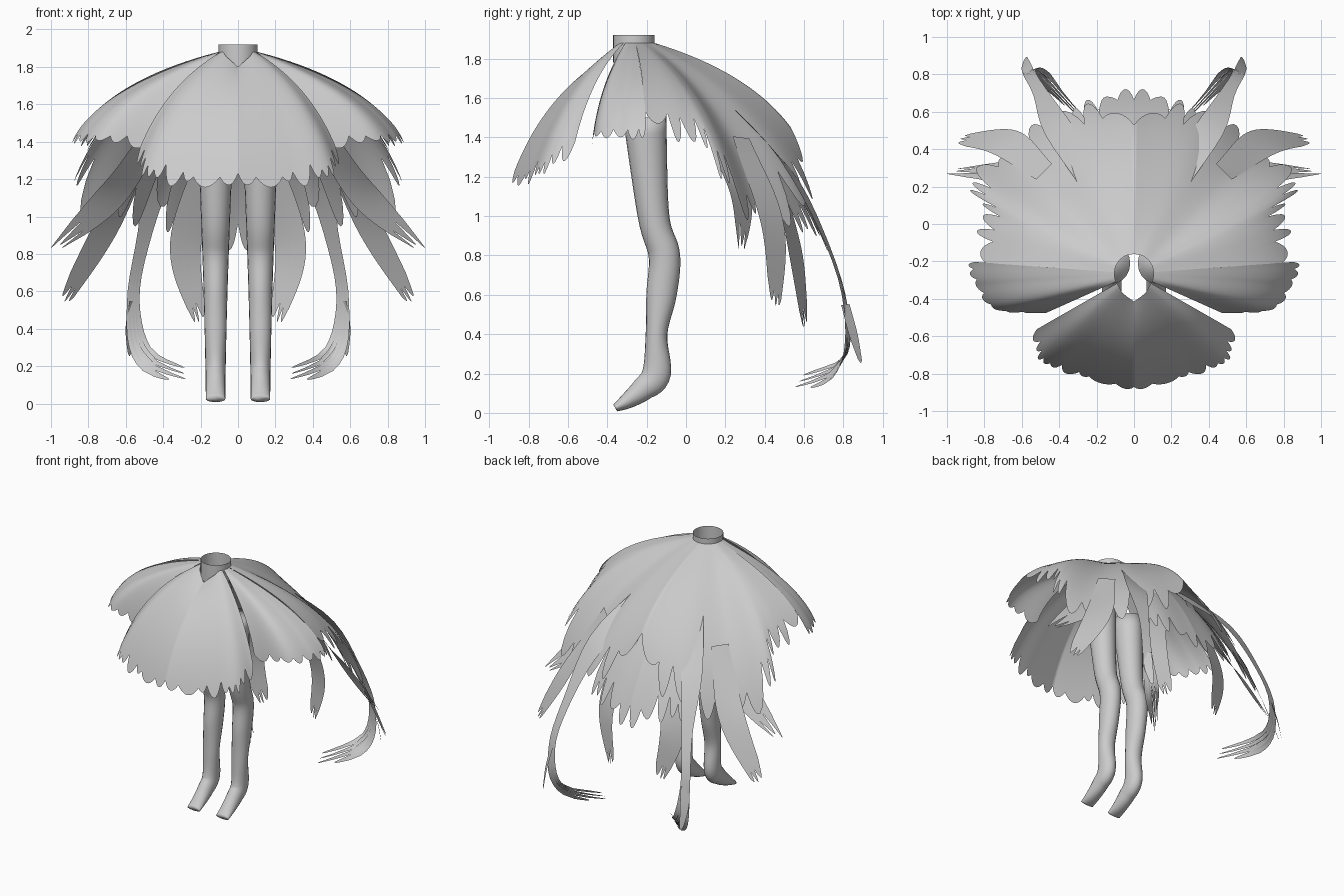
import bpy
import math
import random
from mathutils import Vector

random.seed(7)

old_cube = bpy.data.objects.get("Cube")
if old_cube:
    bpy.data.objects.remove(old_cube, do_unlink=True)

grey = bpy.data.materials.new("plain_grey")
grey.use_nodes = True
grey_value = (.6, .6, .6, 1)
grey.diffuse_color = grey_value
grey.node_tree.nodes["Principled BSDF"].inputs["Base Color"].default_value = grey_value

NECK = Vector((0, -.265, 1.88))
NECK_RADIUS = .105


def spline(points, t):
    """Smooth curve through points, with t running from zero to one."""
    last = len(points) - 1
    k = min(int(t * last), last - 1)
    f = t * last - k
    b, c = Vector(points[k]), Vector(points[k + 1])
    a = Vector(points[k - 1]) if k > 0 else b * 2 - c
    d = Vector(points[k + 2]) if k + 2 <= last else c * 2 - b
    slope_b, slope_c = (c - a) / 2, (d - b) / 2
    chord = c - b
    bend = chord * 3 - slope_b * 2 - slope_c
    twist = slope_b + slope_c - chord * 2
    return b + (slope_b + (bend + twist * f) * f) * f


def tangent(points, t):
    step = .01
    before, after = max(t - step, 0), min(t + step, 1)
    return (spline(points, after) - spline(points, before)).to_3d().normalized()


def make_object(name, verts, faces, mirror=True):
    mesh = bpy.data.meshes.new(name)
    mesh.from_pydata([tuple(v) for v in verts], [], faces)
    mesh.materials.append(grey)
    mesh.shade_smooth()
    obj = bpy.data.objects.new(name, mesh)
    bpy.context.collection.objects.link(obj)
    if mirror:
        modifier = obj.modifiers.new("mirror", "MIRROR")
        modifier.use_clip = True


def feather_sheet(name, ribs, teeth, depth, rows=20, steps=8):
    """Sheet across rib functions, its hem cut into uneven feather tips."""
    tips = [random.uniform(0, .5) for tooth in range(teeth)]
    gaps = [random.uniform(.5, 1) for gap in range(teeth + 1)]
    bounds = [0]
    for tooth in range(teeth):
        bounds.append(bounds[-1] + random.uniform(.6, 1.4))
    columns = teeth * steps
    verts, faces = [], []
    for i in range(columns + 1):
        tooth = min(i // steps, teeth - 1)
        part = i / steps - tooth
        u = (bounds[tooth] + (bounds[tooth + 1] - bounds[tooth]) * part) / bounds[-1]
        side = 2 * part - 1
        gap = max(gaps[tooth + (side > 0)], tips[tooth])
        notch = tips[tooth] + (gap - tips[tooth]) * abs(side) ** 2
        for j in range(rows + 1):
            s = j / rows
            v = s * (1 - depth * notch * s * s)
            verts.append(spline([rib(v) for rib in ribs], u))
    for i in range(columns):
        for j in range(rows):
            a = i * (rows + 1) + j
            b = a + rows + 1
            faces.append((a, a + 1, b + 1, b))
    make_object(name, verts, faces)


def cape_rib(hem, reach, drop):
    """Draping curve from the neck to a hem point, dipping to a V in front."""
    hem = Vector(hem)
    outward = hem - NECK
    outward.z = 0
    outward.normalize()
    dip = max(0, -outward.y) ** 8
    root = NECK + outward * (NECK_RADIUS + .045 * dip)
    root.z -= .08 * dip
    control = root.lerp(hem, reach)
    control.z = root.z + (hem.z - root.z) * drop

    def rib(v):
        return root.lerp(control, v).lerp(control.lerp(hem, v), v)
    return rib


def cape_panel(name, hems, reach, drop, teeth, depth):
    feather_sheet(name, [cape_rib(hem, reach, drop) for hem in hems], teeth, depth)


def loose_feather(name, spine, facing, teeth, depth):
    """Feather along a spine of x, y, z and half width."""
    def edge(sign):
        def rib(v):
            across = tangent(spine, v).cross(Vector(facing)).normalized()
            point = spline(spine, v)
            return point.to_3d() + across * point.w * sign
        return rib
    feather_sheet(name, [edge(1), edge(-1)], teeth, depth)


def tube(name, rings, sides, mirror=True, capped=False):
    """Skin over rings, each given as centre, first axis and second axis."""
    verts, faces = [], []
    for centre, axis_a, axis_b in rings:
        for k in range(sides):
            angle = math.tau * k / sides
            verts.append(centre + axis_a * math.cos(angle) + axis_b * math.sin(angle))
    for r in range(len(rings) - 1):
        for k in range(sides):
            a, b = r * sides + k, r * sides + (k + 1) % sides
            faces.append((a, b, b + sides, a + sides))
    if capped:
        faces.append(list(range(sides))[::-1])
        faces.append([len(verts) - sides + k for k in range(sides)])
    make_object(name, verts, faces, mirror)


# Collar: open tube standing in the neckline
collar_rings = [
    (Vector((0, NECK.y, z)), Vector((NECK_RADIUS, 0, 0)), Vector((0, NECK_RADIUS, 0)))
    for z in (1.78, 1.92)
]
tube("collar", collar_rings, sides=32, mirror=False)

# Legs: y, z and front-to-back radius from hip through heel to pointed toe
leg_path = [
    (-.21, 1.5, .11), (-.165, 1, .08), (-.11, .8, .08), (-.125, .6, .077),
    (-.15, .4, .055), (-.15, .2, .073), (-.22, .12, .06),
    (-.3, .06, .04), (-.36, .025, .02),
]
leg_rings = []
leg_steps = 50
for i in range(leg_steps + 1):
    y, z, radius = spline(leg_path, i / leg_steps)
    along = tangent(leg_path, i / leg_steps)
    forward = Vector((0, along.y, -along.x)).normalized()
    half_width = Vector((.052 + .026 * z ** 1.5, 0, 0))
    leg_rings.append((Vector((.12, y, z)), half_width, forward * radius))
tube("legs", leg_rings, sides=20, capped=True)

# Cape: hem points of each overlapping panel, from the front round to the back
cape_panel("cape_front", [
    (0, -.9, 1.15), (.3, -.82, 1.15), (.5, -.74, 1.2), (.55, -.58, 1.3),
], reach=.7, drop=.32, teeth=9, depth=.13)

cape_panel("cape_shoulder", [
    (.48, -.48, 1.35), (.75, -.46, 1.38), (.86, -.32, 1.38), (.89, -.2, 1.4),
], reach=.82, drop=.4, teeth=7, depth=.13)

cape_panel("cape_back", [
    (.9, -.2, 1.38), (.83, .05, 1.33), (.89, .24, 1.08),
    (.7, .42, .85), (.42, .66, .88), (0, .62, 1.3),
], reach=.78, drop=.32, teeth=13, depth=.3)

cape_panel("cape_back_under", [
    (.42, .6, .85), (.25, .72, .76), (0, .74, .78),
], reach=.7, drop=.33, teeth=5, depth=.22)

# Loose feathers hanging from under the back of the cape
loose_feather("side_feather_upper", [
    (.42, .13, 1.5, .08), (.66, .27, 1.13, .1), (.99, .28, .82, .03),
], facing=(1, 1, 0), teeth=3, depth=.25)

loose_feather("side_feather_lower", [
    (.48, .28, 1.4, .06), (.7, .44, .95, .09), (.99, .45, .45, .03),
], facing=(1, 1, 0), teeth=3, depth=.25)

loose_feather("inner_feather", [
    (.14, .42, 1.38, .06), (.28, .55, .85, .09), (.2, .61, .42, .04),
], facing=(.4, 1, 0), teeth=3, depth=.25)

loose_feather("tail_feather", [
    (.2, .2, 1.58, .08), (.4, .5, 1.27, .08), (.5, .7, .9, .04),
    (.56, .81, .55, .035), (.5, .79, .25, .06), (.25, .53, .13, .06),
], facing=(.3, 1, 0), teeth=4, depth=.24)

# Small hooked barb at the bend of each tail feather
loose_feather("tail_barb", [
    (.56, .81, .55, .03), (.58, .85, .4, .03), (.58, .89, .25, .01),
], facing=(1, 1, 0), teeth=1, depth=.1)
